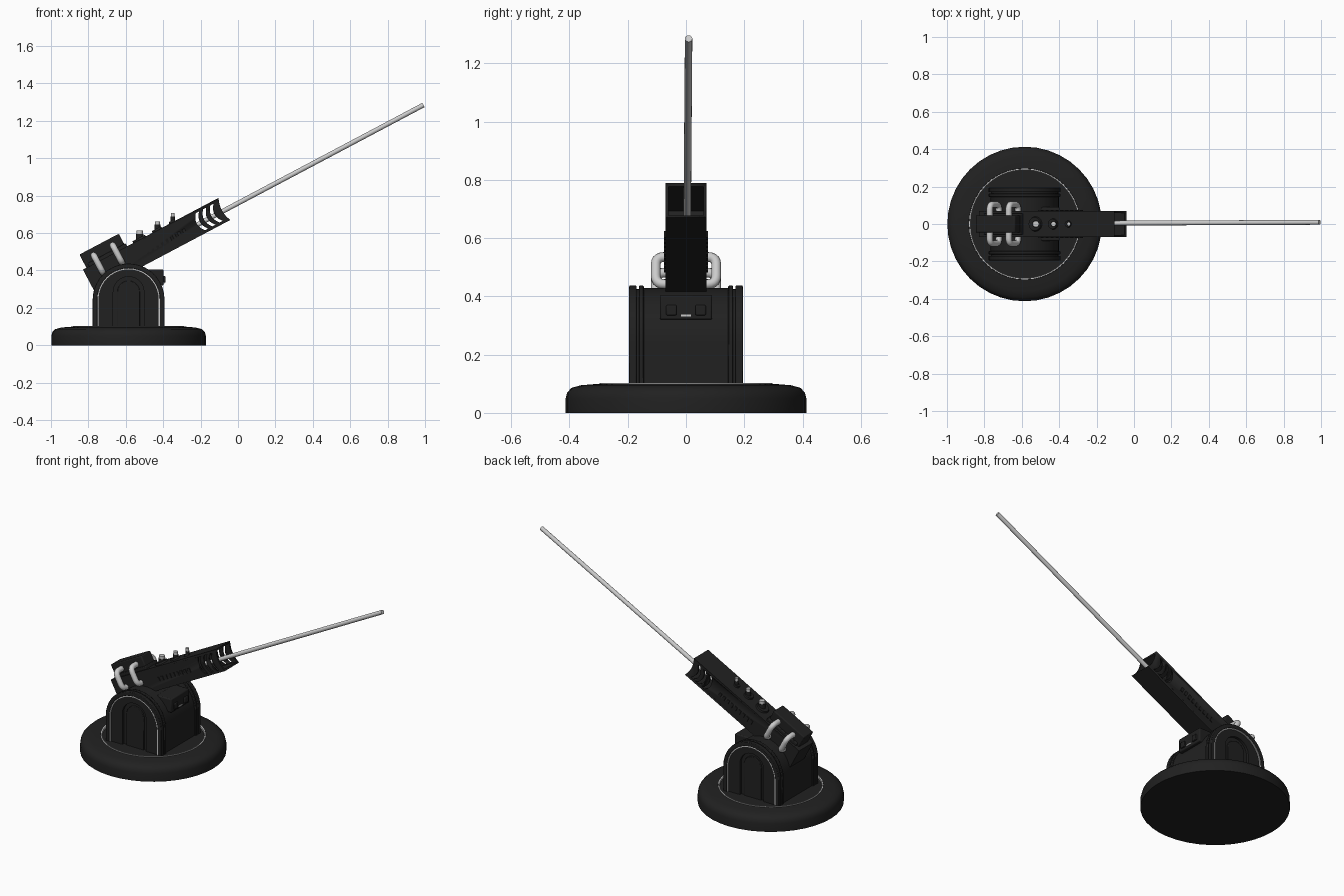
import bpy, bmesh
from math import sin, cos, pi, radians
from mathutils import Matrix, Vector

if "Cube" in bpy.data.objects:
    bpy.data.objects.remove(bpy.data.objects["Cube"])

CX = -0.585
GUN = Matrix.Translation((CX, 0, 0.45)) @ Matrix.Rotation(radians(-27.9), 4, 'Y')
I4 = Matrix.Identity(4)


def material(name, c):
    m = bpy.data.materials.new(name)
    m.diffuse_color = (c, c, c, 1)
    m.use_nodes = True
    m.node_tree.nodes["Principled BSDF"].inputs["Base Color"].default_value = m.diffuse_color
    return m


BLACK = material("black_paint", 0.015)
METAL = material("pale_metal", 0.6)


def finish(name, bm, mat=BLACK, mtx=I4, bevel=0):
    bmesh.ops.recalc_face_normals(bm, faces=bm.faces)
    me = bpy.data.meshes.new(name)
    bm.to_mesh(me)
    bm.free()
    ob = bpy.data.objects.new(name, me)
    bpy.context.collection.objects.link(ob)
    ob.matrix_world = mtx
    if mat:
        me.materials.append(mat)
    if bevel:
        b = ob.modifiers.new("bevel", 'BEVEL')
        b.width, b.segments, b.limit_method = bevel, 2, 'ANGLE'
    bpy.context.view_layer.objects.active = ob
    bpy.ops.object.select_all(action='DESELECT')
    ob.select_set(True)
    bpy.ops.object.shade_smooth_by_angle(angle=radians(35))
    return ob


def box(name, x, y, z, mat=BLACK, mtx=I4, bevel=0):
    bm = bmesh.new()
    bmesh.ops.create_cube(bm, size=1)
    for v in bm.verts:
        v.co = [(a[0] + a[1]) / 2 + c * (a[1] - a[0]) for a, c in zip((x, y, z), v.co)]
    return finish(name, bm, mat, mtx, bevel)


def rod(name, a, b, r, mat=METAL, mtx=I4, sides=16, r2=None):
    a, b = Vector(a), Vector(b)
    bm = bmesh.new()
    bmesh.ops.create_cone(bm, cap_ends=True, segments=sides, radius1=r,
                          radius2=r if r2 is None else r2, depth=(b - a).length)
    q = (b - a).to_track_quat('Z', 'Y').to_matrix().to_4x4()
    bmesh.ops.transform(bm, matrix=Matrix.Translation((a + b) / 2) @ q, verts=bm.verts)
    return finish(name, bm, mat, mtx)


def prism(name, pts, y0, y1, mat=BLACK, mtx=I4, bevel=0):
    # extrude an x-z outline along y
    bm = bmesh.new()
    f = bm.faces.new([bm.verts.new((x, y0, z)) for x, z in pts])
    new = bmesh.ops.extrude_face_region(bm, geom=[f])["geom"]
    bmesh.ops.translate(bm, vec=(0, y1 - y0, 0),
                        verts=[v for v in new if isinstance(v, bmesh.types.BMVert)])
    return finish(name, bm, mat, mtx, bevel)


def lathe(name, prof, mat=BLACK, steps=40, closed=False):
    bm = bmesh.new()
    vs = [bm.verts.new((r, 0, z)) for r, z in prof]
    es = [bm.edges.new(p) for p in zip(vs, vs[1:] + ([vs[0]] if closed else []))]
    bmesh.ops.spin(bm, geom=vs + es, cent=(0, 0, 0), axis=(0, 0, 1), angle=2 * pi, steps=steps)
    bmesh.ops.remove_doubles(bm, verts=bm.verts, dist=1e-5)
    return finish(name, bm, mat, Matrix.Translation((CX, 0, 0)))


def arch(r, zc, z0=0.085, n=20):
    return ([(CX + r, z0)] + [(CX + r * cos(pi * i / n), zc + r * sin(pi * i / n))
                              for i in range(n + 1)] + [(CX - r, z0)])


# round base with trim ring
lathe("base_disc", [(0, 0), (.413, 0), (.413, .05), (.408, .07), (.393, .086), (.36, .095),
                    (.298, .1), (.298, .09), (0, .09)])
lathe("base_trim_ring", [(.29, .085), (.297, .085), (.297, .102), (.29, .102)], METAL, closed=True)

# arched housing with framed side plates
prism("housing_body", arch(.183, .245), -.15, .15)
for side, s in (("front", -1), ("back", 1)):
    prism(side + "_inner_plate", arch(.192, .245), s * .145, s * .162, bevel=.003)
    prism(side + "_plate_core", arch(.18, .245), s * .16, s * .172)
    prism(side + "_arch_frame", arch(.192, .245) + arch(.167, .245)[::-1],
          s * .17, s * .195, bevel=.003)
    prism(side + "_arch_trim", arch(.167, .245) + arch(.161, .245)[::-1], s * .17, s * .193, METAL)
    prism(side + "_panel", arch(.161, .245) + arch(.082, .285)[::-1], s * .17, s * .187)
    prism(side + "_door", arch(.06, .285), s * .17, s * .18, bevel=.003)

# latch box on the muzzle side of the housing
box("latch_box", (-.5, -.398), (-.09, .09), (.32, .405), bevel=.006)
for s in (-1, 1):
    box("latch_lug", (-.41, -.388), (s * .05 - .018, s * .05 + .018), (.335, .37), bevel=.004)
box("latch_slit", (-.41, -.394), (-.018, .018), (.331, .337), METAL)

# gun body, hollow at the muzzle, with curved vents
gun = box("gun_body", (-.237, .59), (-.07, .07), (-.06, .074), mtx=GUN)


def cut(c):
    m = gun.modifiers.new("cut", 'BOOLEAN')
    m.object, m.operation, m.solver = c, 'DIFFERENCE', 'EXACT'
    bpy.context.view_layer.objects.active = gun
    bpy.context.view_layer.update()
    bpy.ops.object.modifier_apply(modifier="cut")
    bpy.data.objects.remove(c)


def bow(u, half, n=8, depth=.022):
    return [(u - depth * (1 - t * t), .007 + half * t) for t in [2 * i / n - 1 for i in range(n + 1)]]


cut(box("cavity_cutter", (.4, .7), (-.06, .06), (-.05, .064), mtx=GUN))
cut(prism("muzzle_cutter", bow(.59, .08) + [(.7, .087), (.7, -.073)], -.1, .1, mtx=GUN))
for u in (.438, .482, .526):
    cut(prism("vent_cutter", bow(u, .052) + bow(u + .019, .052)[::-1], -.1, .1, mtx=GUN))

# long thin barrel
rod("barrel", GUN @ Vector((.39, .004, 0)), (.992, .009, 1.285), .0128)

# breech block on top at the rear
box("breech_block", (-.216, .022), (-.046, .046), (.07, .154), mtx=GUN, bevel=.006)
box("breech_rail", (-.2, .03), (-.056, .056), (.07, .092), mtx=GUN, bevel=.004)


# bent side pipes
def pipe(name, pts, r=.017):
    path = [Vector(pts[0])]
    for a, b, c in zip(pts, pts[1:], pts[2:]):
        a, b, c = Vector(a), Vector(b), Vector(c)
        p, q = b + (a - b).normalized() * .03, b + (c - b).normalized() * .03
        path += [p.lerp(b, t).lerp(b.lerp(q, t), t) for t in (0, .2, .4, .6, .8, 1)]
    path.append(Vector(pts[-1]))
    cu = bpy.data.curves.new(name, 'CURVE')
    cu.dimensions, cu.bevel_depth, cu.bevel_resolution = '3D', r, 3
    sp = cu.splines.new('POLY')
    sp.points.add(len(path) - 1)
    for k, p in zip(sp.points, path):
        k.co = (*p, 1)
    cu.materials.append(METAL)
    ob = bpy.data.objects.new(name, cu)
    bpy.context.collection.objects.link(ob)
    ob.matrix_world = GUN
    bpy.ops.object.select_all(action='DESELECT')
    bpy.context.view_layer.objects.active = ob
    ob.select_set(True)
    bpy.ops.object.convert(target='MESH')


for u in (-.15, -.035):
    for s in (-1, 1):
        pipe("side_pipe", [(u, s * .04, .115), (u, s * .104, .115), (u, s * .104, .01), (u, s * .04, .01)])

# upright sight pins on round seats
for u, seat, r in ((.105, .045, .017), (.212, .033, .013), (.304, .021, .01)):
    rod("pin_seat", (u, 0, .06), (u, 0, .084), seat, BLACK, GUN, 24, seat * .8)
    p = GUN @ Vector((u, 0, .07))
    rod("pin_collar", p, p + Vector((0, 0, .034)), r * 1.2, BLACK)
    rod("pin", p, p + Vector((0, 0, .052)), r)

# row of small raised ribs on both flanks
for i in range(9):
    u = .09 + i * .03
    for s in (-1, 1):
        box("flank_rib", (u, u + .016), (s * .071 - .004, s * .071 + .004), (-.012, .014), mtx=GUN)
